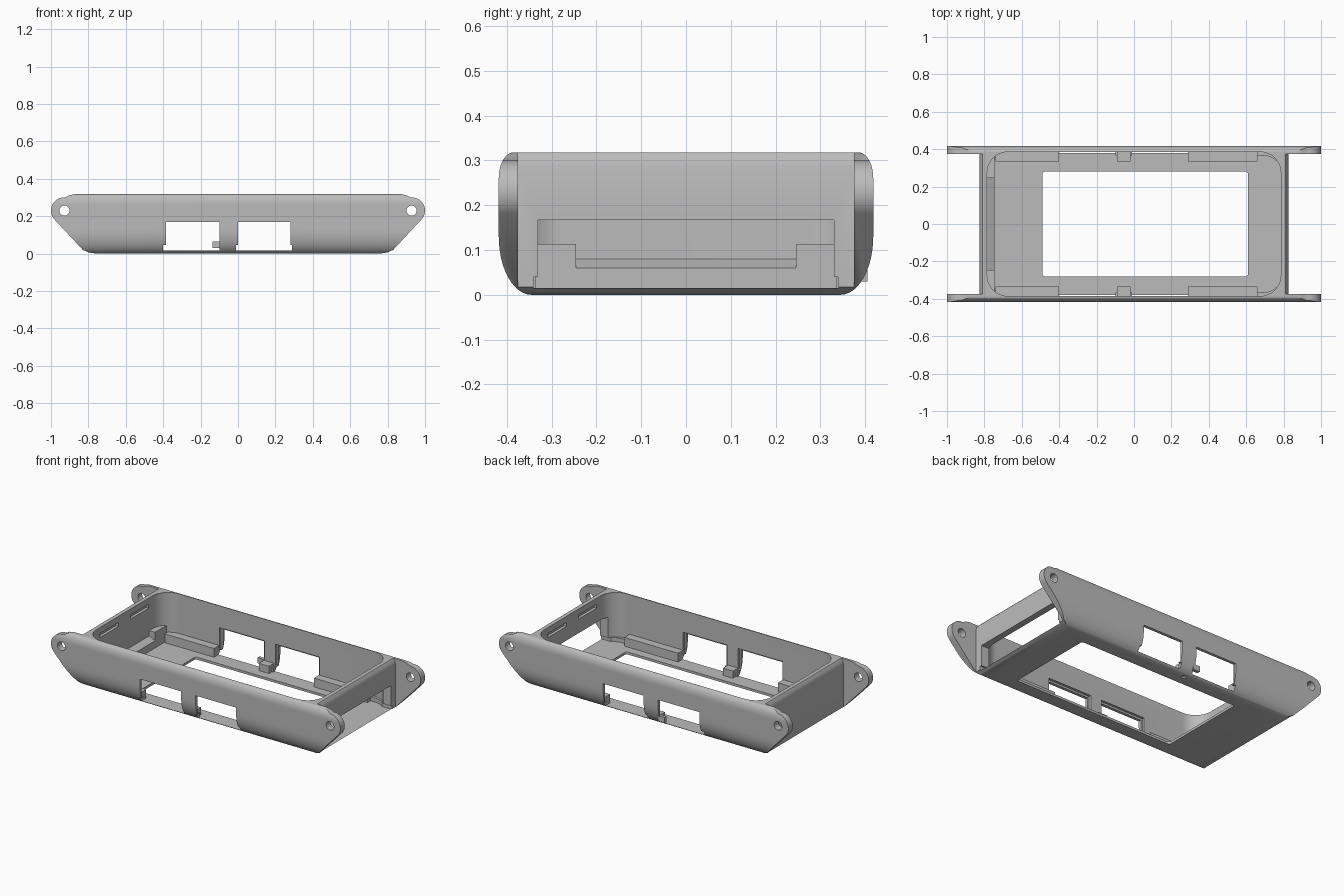
import bpy, bmesh, math

cube = bpy.data.objects.get("Cube")
if cube:
    bpy.data.objects.remove(cube, do_unlink=True)

grey = bpy.data.materials.new("plain grey")
grey.use_nodes = True
grey.diffuse_color = (0.5, 0.5, 0.5, 1)
grey.node_tree.nodes["Principled BSDF"].inputs["Base Color"].default_value = (0.5, 0.5, 0.5, 1)


def prism(name, pts, axis, lo, hi):
    """Extrude a 2D outline along an axis; points are the other two axes in order."""
    def place(p, t):
        v = list(p)
        v.insert("xyz".index(axis), t)
        return v
    bm = bmesh.new()
    a = [bm.verts.new(place(p, lo)) for p in pts]
    b = [bm.verts.new(place(p, hi)) for p in pts]
    bm.faces.new(a)
    bm.faces.new(b[::-1])
    n = len(pts)
    for i in range(n):
        bm.faces.new((a[i], b[i], b[(i + 1) % n], a[(i + 1) % n]))
    bmesh.ops.recalc_face_normals(bm, faces=bm.faces[:])
    me = bpy.data.meshes.new(name)
    bm.to_mesh(me)
    bm.free()
    me.materials.append(grey)
    ob = bpy.data.objects.new(name, me)
    bpy.context.collection.objects.link(ob)
    return ob


def box(name, x0, x1, y0, y1, z0, z1):
    y0, y1 = sorted((y0, y1))
    return prism(name, [(x0, y0), (x1, y0), (x1, y1), (x0, y1)], "z", z0, z1)


def arc(cx, cy, rx, ry, a0, a1, n=12):
    return [(cx + rx * math.cos(math.radians(a0 + (a1 - a0) * i / n)),
             cy + ry * math.sin(math.radians(a0 + (a1 - a0) * i / n))) for i in range(n + 1)]


def mirrored(pts):
    return pts + [(-x, z) for x, z in reversed(pts)]


def rounded_rect(x0, x1, hy, r):
    pts = []
    for cx, cy, a in ((x1 - r, hy - r, 0), (x0 + r, hy - r, 90),
                      (x0 + r, r - hy, 180), (x1 - r, r - hy, 270)):
        pts += arc(cx, cy, r, r, a, a + 90)
    return pts


def combine(ob, other, op="DIFFERENCE"):
    """Apply a boolean and remove the helper."""
    mod = ob.modifiers.new("cut", "BOOLEAN")
    mod.operation, mod.solver, mod.object = op, "EXACT", other
    other.hide_render = True
    bpy.context.view_layer.update()
    deps = bpy.context.evaluated_depsgraph_get()
    me = bpy.data.meshes.new_from_object(ob.evaluated_get(deps))
    ob.modifiers.clear()
    ob.data = me
    bpy.data.objects.remove(other, do_unlink=True)


# Outer shell: side outline with ears, crossed with the rounded end profile
side = [(0.76, 0), (0.80, 0.006), (0.83, 0.02)]
side += arc(0.93, 0.23, 0.07, 0.07, -45, 95, 20) + [(0.90, 0.312), (0.87, 0.318)]
shell = prism("case_shell", mirrored(side), "y", -0.5, 0.5)
profile = arc(0.345, 0.13, 0.073, 0.13, -90, 0) + arc(0.385, 0.26, 0.033, 0.058, 0, 90)
combine(shell, prism("end_profile", mirrored(profile), "x", -1.2, 1.2), "INTERSECT")

# Cavity, floor window and small floor hole
combine(shell, prism("cavity", rounded_rect(-0.785, 0.785, 0.385, 0.11), "z", 0.04, 0.5))
combine(shell, prism("low_cavity", rounded_rect(-0.785, 0.785, 0.365, 0.09), "z", 0.015, 0.1))
combine(shell, prism("floor_window", rounded_rect(-0.49, 0.61, 0.28, 0.015), "z", -0.1, 0.2))
combine(shell, prism("floor_hole", arc(-0.07, 0.345, 0.012, 0.012, 0, 345, 23), "z", -0.1, 0.03))

# Gaps between the ears, ear holes and inner clip slots at both ends
for s in (-1, 1):
    gap = [(0.825, -0.1), (0.825, 0.285), (0.82, 0.305), (0.805, 0.325), (1.2, 0.325), (1.2, -0.1)]
    combine(shell, prism("ear_gap", [(s * x, z) for x, z in gap], "y", -0.375, 0.375))
    combine(shell, prism("ear_hole", arc(s * 0.928, 0.23, 0.027, 0.027, 0, 345, 23), "y", -0.6, 0.6))
    for y in (-0.15, 0.15):
        x0, x1 = sorted((s * 0.74, s * 0.803))
        combine(shell, box("clip_slot", x0, x1, y - 0.09, y + 0.09, 0.255, 0.28))

# Open end
combine(shell, box("end_opening", 0.7, 0.95, -0.33, 0.33, 0.015, 0.167))
combine(shell, box("end_opening_foot", 0.7, 0.95, -0.34, 0.34, 0.015, 0.04))

# Paired windows in each long wall, with a shallow inner rim
for s in (-1, 1):
    for x0, x1, foot0, foot1 in ((-0.385, -0.1, -0.4, -0.1), (0, 0.28, -0.01, 0.29)):
        combine(shell, box("window", x0, x1, s * 0.3, s * 0.5, 0.015, 0.17))
        combine(shell, box("window_foot", foot0, foot1, s * 0.3, s * 0.5, 0.015, 0.045))
        combine(shell, box("window_rim", x0 - 0.012, x1 + 0.012, s * 0.35, s * 0.4, 0.05, 0.182))

bpy.ops.object.select_all(action="DESELECT")
shell.select_set(True)
bpy.context.view_layer.objects.active = shell
bpy.ops.object.shade_smooth_by_angle(angle=math.radians(30))

# Support ledges, corner posts and centre clips along both long walls
for s, tag in ((-1, "front"), (1, "back")):
    def ledge(name, x0, x1, inner, top):
        pts = [(inner, 0.01), (0.366, 0.01), (0.388, 0.04), (0.388, top), (inner, top)]
        prism(tag + name, [(s * y, z) for y, z in pts], "x", x0, x1)
    ledge("_right_ledge", -0.74, -0.4, 0.335, 0.07)
    ledge("_left_ledge", 0.29, 0.66, 0.335, 0.07)
    ledge("_centre_clip", -0.09, -0.02, 0.335, 0.06)
    box(tag + "_corner_post", -0.8, -0.745, s * 0.245, s * 0.36, 0.01, 0.113)

# Sloped sill on the closed end and the small tab beside the back windows
sill = [(-0.8, 0.01), (-0.745, 0.01), (-0.745, 0.06), (-0.785, 0.08), (-0.8, 0.08)]
prism("end_sill", sill, "y", -0.245, 0.245)
box("back_window_tab", -0.135, -0.09, 0.385, 0.405, 0.03, 0.065)
